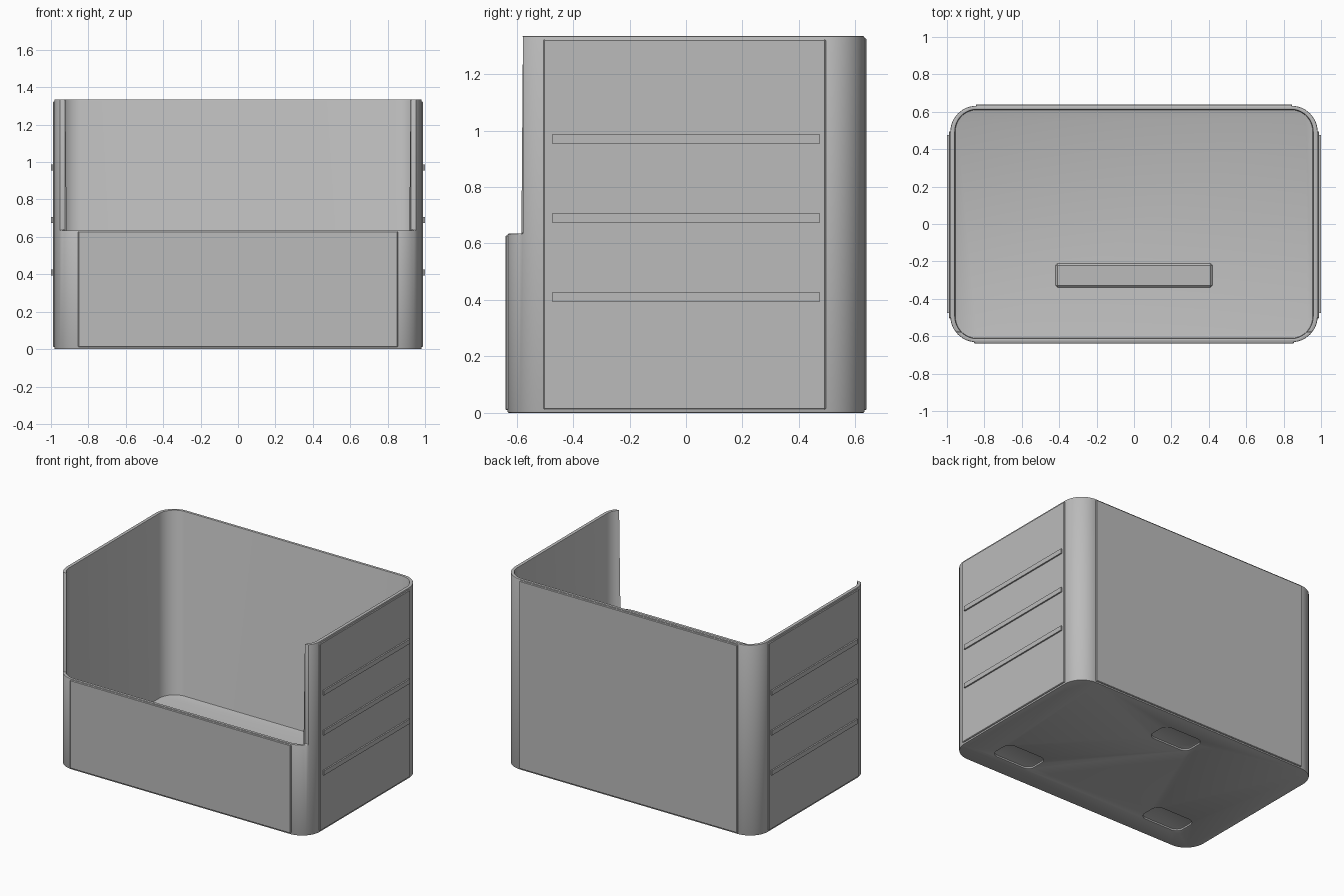
import bpy
import bmesh
from math import cos, sin, pi, radians

old = bpy.data.objects.get("Cube")
if old:
    bpy.data.objects.remove(old, do_unlink=True)

grey = bpy.data.materials.new("matte grey")
grey.use_nodes = True
colour = (0.5, 0.5, 0.5, 1)
grey.diffuse_color = colour
grey.node_tree.nodes["Principled BSDF"].inputs["Base Color"].default_value = colour


def rounded_block(name, hx, hy, r, z0, z1, at=(0, 0), steps=12):
    """Upright prism with a rounded rectangle as its plan."""
    bm = bmesh.new()
    ring = []
    for k, (sx, sy) in enumerate([(1, 1), (-1, 1), (-1, -1), (1, -1)]):
        for i in range(steps + 1):
            a = (k + i / steps) * pi / 2
            ring.append(bm.verts.new((at[0] + sx * (hx - r) + r * cos(a),
                                      at[1] + sy * (hy - r) + r * sin(a), z0)))
    base = bm.faces.new(ring)
    top = bmesh.ops.extrude_face_region(bm, geom=[base])["geom"]
    bmesh.ops.translate(bm, vec=(0, 0, z1 - z0),
                        verts=[v for v in top if isinstance(v, bmesh.types.BMVert)])
    bmesh.ops.recalc_face_normals(bm, faces=bm.faces)
    return finish(bm, name)


def box(name, x0, x1, y0, y1, z0, z1, bevel=0):
    bm = bmesh.new()
    bmesh.ops.create_cube(bm, size=1)
    for v in bm.verts:
        v.co = (x1 if v.co.x > 0 else x0, y1 if v.co.y > 0 else y0, z1 if v.co.z > 0 else z0)
    if bevel:
        bmesh.ops.bevel(bm, geom=bm.edges[:], offset=bevel, segments=1, affect='EDGES')
    return finish(bm, name)


def finish(bm, name):
    me = bpy.data.meshes.new(name)
    bm.to_mesh(me)
    bm.free()
    me.materials.append(grey)
    ob = bpy.data.objects.new(name, me)
    bpy.context.collection.objects.link(ob)
    return ob


# Open tub: outer block, hollow, low front opening and shallow foot recesses
H, FLOOR, LIP = 1.335, 0.04, 0.635
shell = rounded_block("tub_shell", 0.982, 0.632, 0.14, 0, H)
cutters = [rounded_block("hollow_cutter", 0.957, 0.612, 0.118, FLOOR, H + 0.2),
           box("opening_cutter", -1.2, 1.2, -1, -0.578, LIP, H + 0.2)]
for x, y in [(-0.61, -0.4), (0.61, -0.4), (0, 0.41)]:
    cutters.append(rounded_block("foot_recess_cutter", 0.155, 0.085, 0.05, -0.1, 0.012, (x, y), 6))
for c in cutters:
    c.hide_render = True
    mod = shell.modifiers.new("cut", 'BOOLEAN')
    mod.operation = 'DIFFERENCE'
    mod.solver = 'EXACT'
    mod.object = c
soft = shell.modifiers.new("soft rim", 'BEVEL')
soft.width = 0.005
soft.segments = 2
soft.limit_method = 'ANGLE'
soft.angle_limit = radians(50)
soft.use_clamp_overlap = False

# Bake the cuts and remove the cutters
graph = bpy.context.evaluated_depsgraph_get()
baked = bpy.data.meshes.new_from_object(shell.evaluated_get(graph))
shell.modifiers.clear()
shell.data = baked
for c in cutters:
    bpy.data.objects.remove(c, do_unlink=True)

# Slightly proud flat panels on the four walls
box("front_panel", -0.855, 0.855, -0.64, -0.622, 0.01, LIP - 0.006, 0.004)
box("back_panel", -0.845, 0.845, 0.622, 0.64, 0.01, H - 0.008, 0.004)
for side, s in (("left", 1), ("right", -1)):
    xs = sorted((s * 0.972, s * 0.99))
    box(side + "_panel", *xs, -0.505, 0.495, 0.012, H - 0.012, 0.004)
    # Three horizontal ribs on each side
    xs = sorted((s * 0.98, s))
    for i in range(3):
        z = 0.41 + i * 0.28
        box(f"{side}_rib_{i + 1}", *xs, -0.475, 0.475, z - 0.016, z + 0.016)

# Low chamfered bar on the inside floor
box("floor_bar", -0.42, 0.42, -0.34, -0.21, FLOOR - 0.015, FLOOR + 0.012, 0.012)

# Smooth rounded corners, keep hard edges
bpy.ops.object.select_all(action='DESELECT')
shell.select_set(True)
bpy.context.view_layer.objects.active = shell
bpy.ops.object.shade_smooth_by_angle(angle=radians(35))
